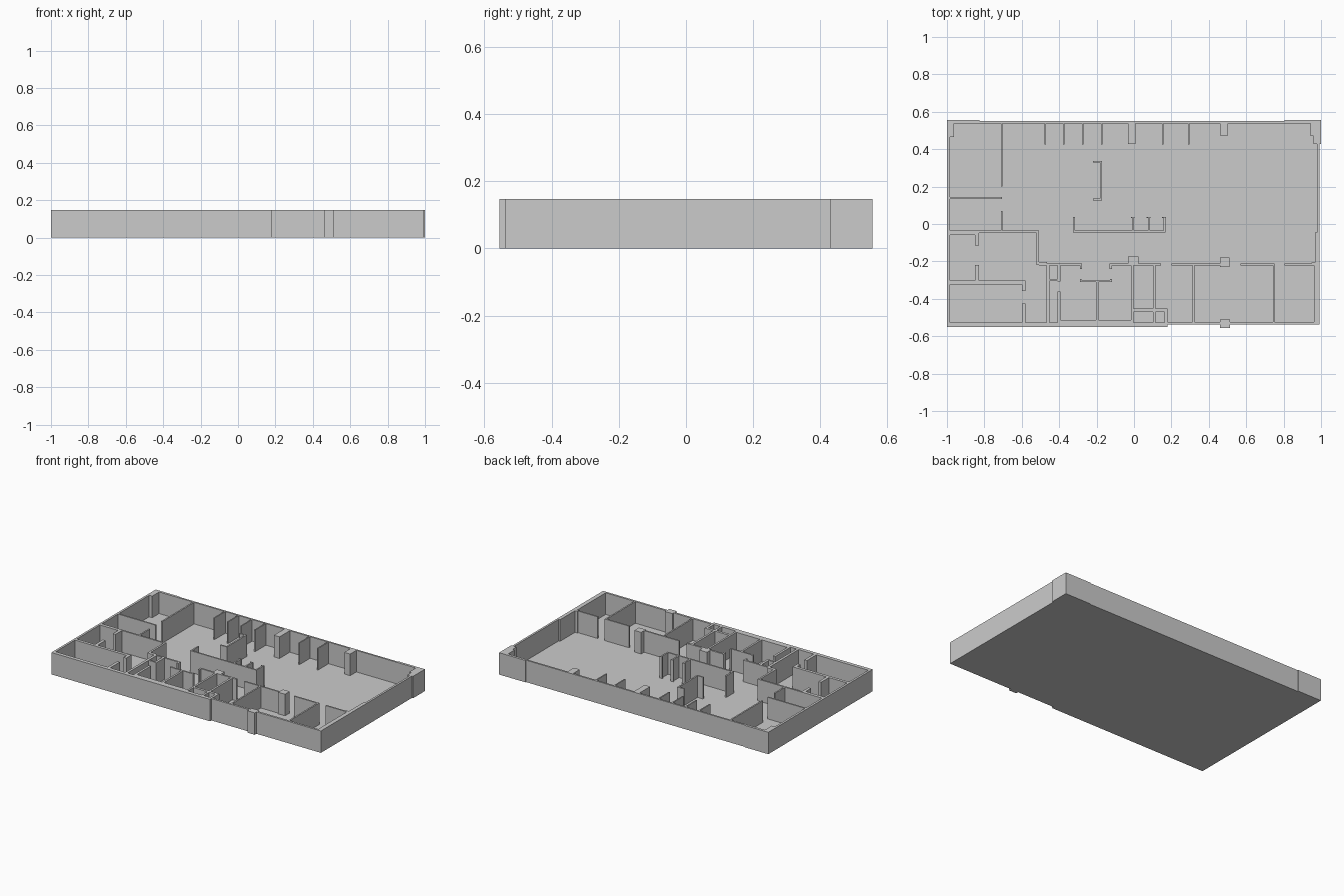
import bpy, bmesh, math

WALL_H, FLOOR_H = 0.147, 0.002
T = 0.005                                  # half thickness of thin partitions
parts = {}                                 # part name -> rectangles (x0, y0, x1, y1)


def add(name, *rects):
    parts.setdefault(name, []).extend(rects)


def across(name, y, *spans, t=T):          # thin walls along x
    add(name, *[(a, y - t, b, y + t) for a, b in spans])


def along(name, x, *spans, t=T):           # thin walls along y
    add(name, *[(x - t, a, x + t, b) for a, b in spans])


# Outer shell with thicker corners
add("outer_walls",
    (-1, -0.552, -0.985, 0.555), (-1, 0.538, 1, 0.55),
    (-1, 0.538, -0.825, 0.555), (0.805, 0.538, 1, 0.555),
    (0.978, -0.05, 0.992, 0.55), (0.963, -0.537, 0.992, -0.205),
    (0.968, -0.205, 0.992, -0.045), (0.95, -0.22, 0.992, -0.205),
    (-1, -0.552, 0.178, -0.527), (0.17, -0.537, 0.992, -0.523))

# Structural columns
add("columns",
    (-1, 0.465, -0.963, 0.55), (0.945, 0.47, 1, 0.55), (0.96, 0.428, 1, 0.55),
    (-0.033, 0.428, 0.008, 0.54), (0.459, 0.472, 0.503, 0.54),
    (-0.033, -0.222, 0.024, -0.175), (0.459, -0.229, 0.51, -0.18),
    (0.459, -0.555, 0.513, -0.51))

# Short bay dividers on the back wall
for x in (-0.475, -0.375, -0.275, -0.173, 0.155, 0.292):
    along("bay_dividers", x, (0.425, 0.54), t=0.004)

# Back left offices
along("back_left_partitions", -0.707, (0.2, 0.54), (-0.04, 0.07))
across("back_left_partitions", 0.139, (-0.99, -0.705))

# Free standing screen
along("screen", -0.176, (0.125, 0.338))
across("screen", 0.333, (-0.22, -0.175))
across("screen", 0.13, (-0.22, -0.175))

# Service counter with three short fins
across("counter_wall", -0.04, (-0.325, 0.168))
along("counter_wall", -0.32, (-0.04, 0.037))
for x in (-0.005, 0.08, 0.163):
    along("counter_wall", x, (-0.04, 0.037))
    across("counter_wall", 0.034, (x - 0.012, x + 0.008), t=0.003)

# Front left rooms
add("front_left_partitions",
    (-1, -0.058, -0.83, -0.036), (-0.85, -0.115, -0.83, -0.036),
    (-0.83, -0.047, -0.507, -0.036), (-0.52, -0.215, -0.507, -0.036),
    (-0.52, -0.22, -0.465, -0.202), (-0.85, -0.305, -0.83, -0.22),
    (-1, -0.323, -0.58, -0.303), (-0.6, -0.357, -0.58, -0.303),
    (-0.6, -0.53, -0.58, -0.426))

# Middle front rooms and shafts
add("middle_partitions",
    (-0.507, -0.222, -0.278, -0.21), (-0.29, -0.24, -0.278, -0.21),
    (-0.468, -0.53, -0.451, -0.215), (-0.408, -0.308, -0.392, -0.215),
    (-0.451, -0.305, -0.4, -0.295), (-0.408, -0.53, -0.392, -0.362),
    (-0.4, -0.53, -0.01, -0.513), (-0.204, -0.52, -0.191, -0.3),
    (-0.29, -0.31, -0.118, -0.3), (-0.29, -0.31, -0.28, -0.295),
    (-0.128, -0.31, -0.118, -0.295),
    (-0.13, -0.222, 0.145, -0.21), (-0.13, -0.24, -0.118, -0.21),
    (-0.015, -0.53, -0.002, -0.215), (0.101, -0.53, 0.115, -0.215),
    (-0.01, -0.47, 0.178, -0.453), (0.162, -0.552, 0.178, -0.453))

# Front right rooms
across("front_right_partitions", -0.216, (0.2, 0.46), (0.57, 0.752), (0.805, 0.97))
for x in (0.319, 0.747):
    along("front_right_partitions", x, (-0.53, -0.215))

# Floor fills everything left between the walls
add("floor", (-1, -0.55, 0.178, 0.55), (0.178, -0.537, 0.992, 0.55))

# Shared grid: the first part to claim a cell keeps it, so walls merge cleanly
rects = [[round(v, 4) for v in r] for rs in parts.values() for r in rs]
xs = sorted({v for r in rects for v in r[0::2]})
ys = sorted({v for r in rects for v in r[1::2]})
xi = {v: i for i, v in enumerate(xs)}
yi = {v: i for i, v in enumerate(ys)}
owner = {}
for name, rs in parts.items():
    for r in rs:
        x0, y0, x1, y1 = (round(v, 4) for v in r)
        for i in range(xi[x0], xi[x1]):
            for j in range(yi[y0], yi[y1]):
                owner.setdefault((i, j), name)


def height(cell):
    name = owner.get(cell)
    return 0 if name is None else FLOOR_H if name == "floor" else WALL_H


def build(name):
    bm = bmesh.new()
    verts = {}

    def vert(i, j, z):
        if (i, j, z) not in verts:
            verts[i, j, z] = bm.verts.new((xs[i], ys[j], z))
        return verts[i, j, z]

    for (i, j), who in owner.items():
        if who != name:
            continue
        h = height((i, j))
        ring = [(i, j), (i + 1, j), (i + 1, j + 1), (i, j + 1)]
        bm.faces.new([vert(*p, h) for p in ring])
        bm.faces.new([vert(*p, 0) for p in reversed(ring)])
        for k, (di, dj) in enumerate([(0, -1), (1, 0), (0, 1), (-1, 0)]):
            if height((i + di, j + dj)) < h:
                a, b = ring[k], ring[(k + 1) % 4]
                bm.faces.new([vert(*a, 0), vert(*b, 0), vert(*b, h), vert(*a, h)])
    bmesh.ops.dissolve_limit(bm, angle_limit=math.radians(1),
                             verts=bm.verts[:], edges=bm.edges[:])
    mesh = bpy.data.meshes.new(name)
    bm.to_mesh(mesh)
    bm.free()
    bpy.context.collection.objects.link(bpy.data.objects.new(name, mesh))


for part in parts:
    build(part)
